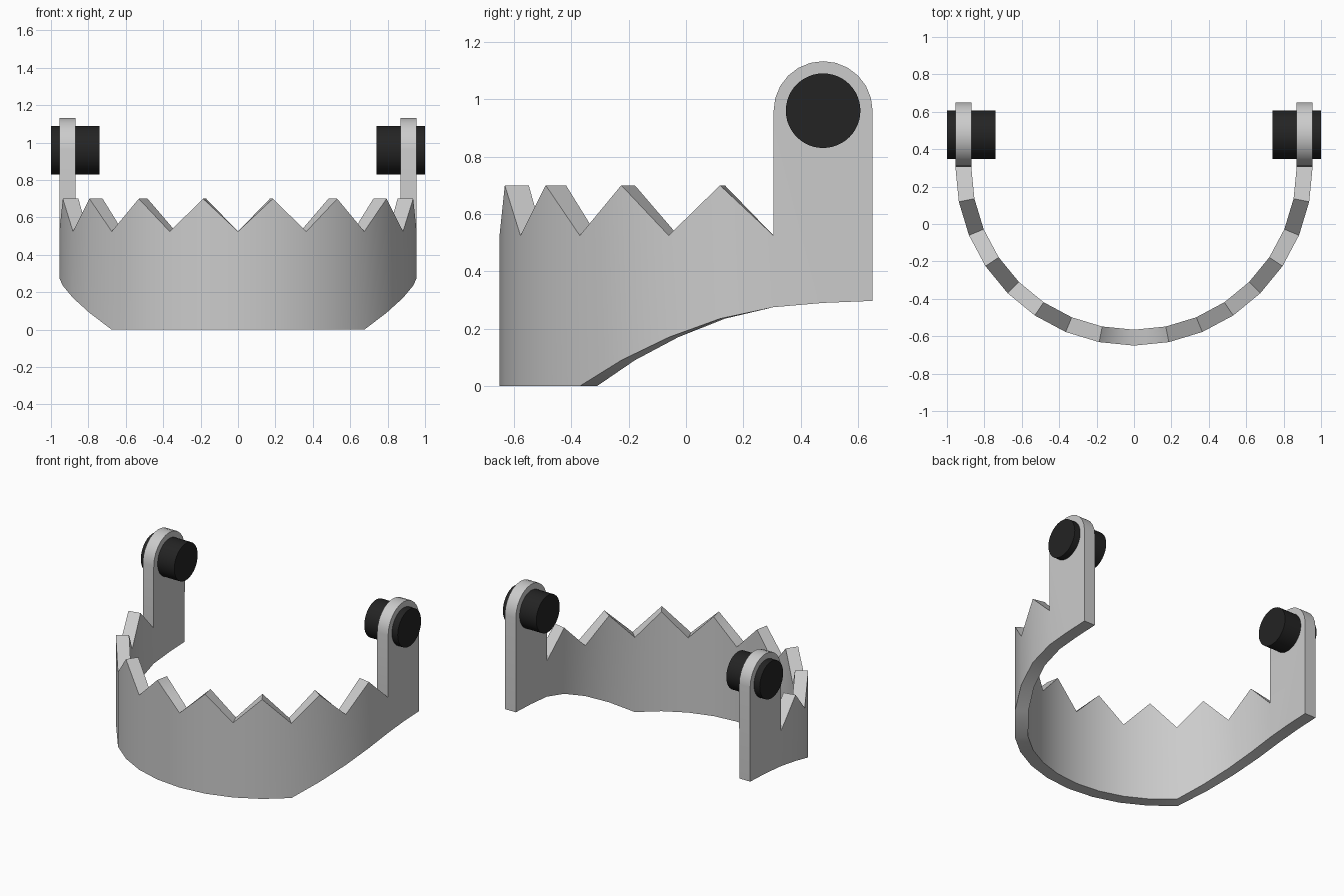
import bpy, bmesh, math

cube = bpy.data.objects.get("Cube")
if cube:
    bpy.data.objects.remove(cube, do_unlink=True)


def make_material(name, value):
    mat = bpy.data.materials.new(name)
    mat.use_nodes = True
    colour = (value, value, value, 1)
    mat.diffuse_color = colour
    mat.node_tree.nodes["Principled BSDF"].inputs["Base Color"].default_value = colour
    return mat


grey = make_material("light grey", 0.6)
black = make_material("black", 0.017)

CY, R_OUT, R_IN = 0.305, 0.955, 0.87     # band centre line and radii
Y_BACK, PIN_Y, PIN_Z = 0.65, 0.478, 0.96
VALLEY, PEAK = 0.525, 0.70
BOTTOM = [0, 0, 0, 0, 0, 0.09, 0.17, 0.235, 0.275]   # lower edge per step


def shade(obj):
    bpy.ops.object.select_all(action='DESELECT')
    obj.select_set(True)
    bpy.context.view_layer.objects.active = obj
    bpy.ops.object.shade_smooth_by_angle(angle=math.radians(30))


# Left half of the toothed band, one station every 11.25 degrees
bm = bmesh.new()
stations = []
for k, low in enumerate(BOTTOM):
    a = math.radians(11.25 * k)
    high = PEAK if k % 2 else VALLEY
    stations.append([bm.verts.new((r * math.sin(a), CY - r * math.cos(a), z))
                     for r, z in ((R_OUT, low), (R_OUT, high), (R_IN, high), (R_IN, low))])
for s, t in zip(stations, stations[1:]):
    for i in range(4):
        j = (i + 1) % 4
        bm.faces.new((s[i], s[j], t[j], t[i]))

# Upright arm with a rounded top, joined to the last station
arc_r = (Y_BACK - CY) / 2
profile = [(PIN_Y - arc_r * math.cos(math.pi * i / 12),
            PIN_Z + arc_r * math.sin(math.pi * i / 12)) for i in range(13)]
profile += [(Y_BACK, 0.297), (PIN_Y, 0.29)]
end = stations[-1]
outer = [end[0], end[1]] + [bm.verts.new((R_OUT, y, z)) for y, z in profile]
inner = [end[3], end[2]] + [bm.verts.new((R_IN, y, z)) for y, z in profile]
bm.faces.new(outer)
bm.faces.new(inner[::-1])
for i in range(1, len(outer)):
    j = (i + 1) % len(outer)
    bm.faces.new((outer[i], outer[j], inner[j], inner[i]))
bmesh.ops.recalc_face_normals(bm, faces=bm.faces)

mesh = bpy.data.meshes.new("toothed_jaw_band")
bm.to_mesh(mesh)
bm.free()
mesh.materials.append(grey)
band = bpy.data.objects.new("toothed_jaw_band", mesh)
bpy.context.collection.objects.link(band)
shade(band)
mirror = band.modifiers.new("mirror", 'MIRROR')
mirror.use_axis[0] = True
mirror.use_clip = True

# Hinge pins through the arms
for side, name in ((1, "left_hinge_pin"), (-1, "right_hinge_pin")):
    bpy.ops.mesh.primitive_cylinder_add(vertices=48, radius=0.13, depth=0.26,
                                        location=(side * 0.87, PIN_Y, PIN_Z),
                                        rotation=(0, math.pi / 2, 0))
    pin = bpy.context.object
    pin.name = name
    pin.data.materials.append(black)
    shade(pin)
